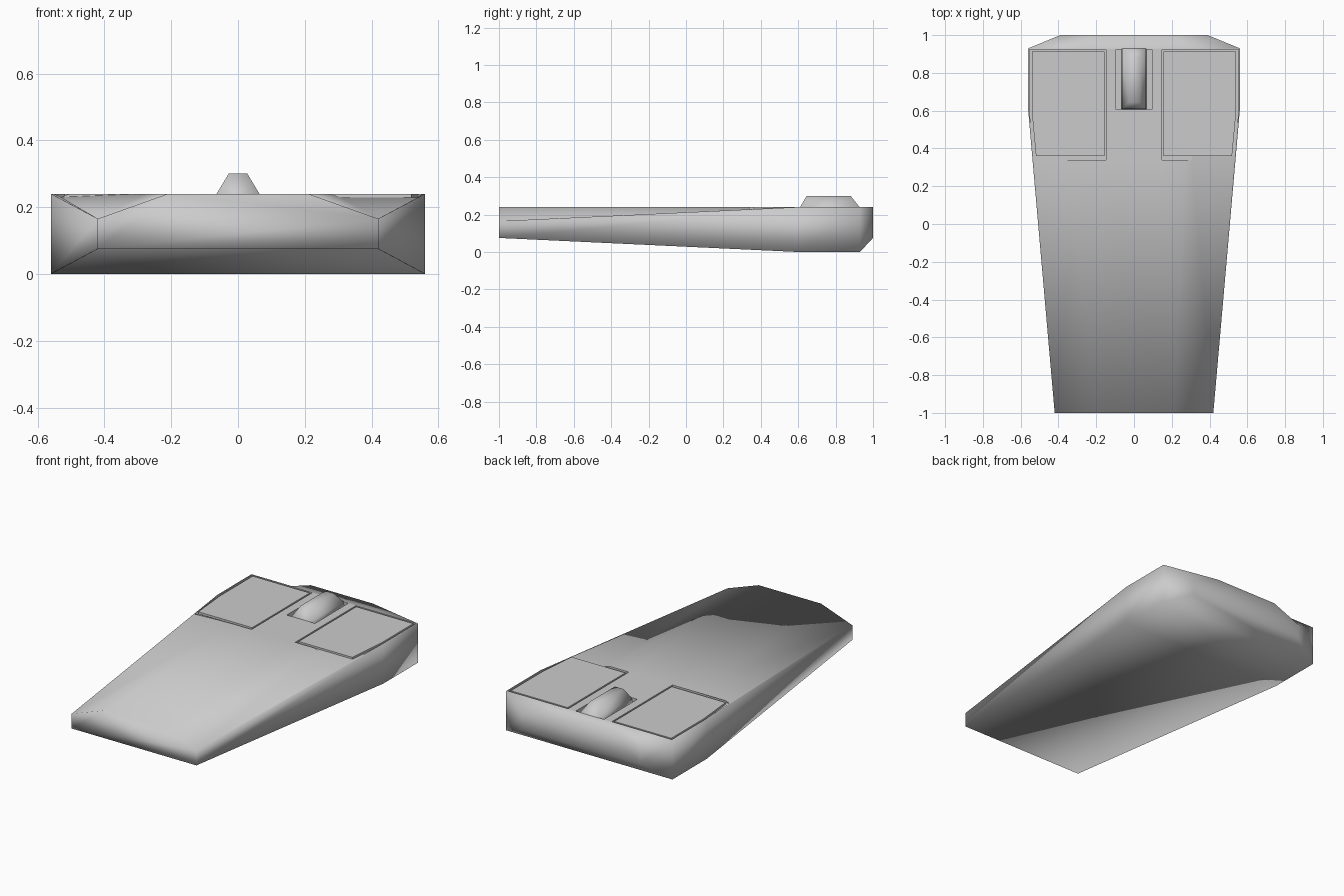
import bpy, bmesh

if "Cube" in bpy.data.objects:
    bpy.data.objects.remove(bpy.data.objects["Cube"])


def new_object(name, bm, smooth=False):
    bmesh.ops.recalc_face_normals(bm, faces=bm.faces)
    for f in bm.faces:
        f.smooth = smooth
    mesh = bpy.data.meshes.new(name)
    bm.to_mesh(mesh)
    bm.free()
    obj = bpy.data.objects.new(name, mesh)
    bpy.context.collection.objects.link(obj)
    return obj


def loft(name, sections, smooth=False):
    """Skin equal-length closed sections and cap both ends."""
    bm = bmesh.new()
    rings = [[bm.verts.new(p) for p in s] for s in sections]
    n = len(rings[0])
    for a, b in zip(rings, rings[1:]):
        for i in range(n):
            j = (i + 1) % n
            bm.faces.new((a[i], a[j], b[j], b[i]))
    bm.faces.new(rings[0])
    bm.faces.new(rings[-1])
    return new_object(name, bm, smooth)


def prism(name, outline, z0, z1, side=1):
    return loft(name, [[(side * x, y, z) for x, y in outline] for z in (z0, z1)])


def cut(target, cutter):
    mod = target.modifiers.new(cutter.name, 'BOOLEAN')
    mod.operation = 'DIFFERENCE'
    mod.solver = 'EXACT'
    mod.object = cutter
    cutter.hide_render = True
    cutter.hide_viewport = True


# Tapered casing: y, half width, bottom z, shoulder z, half width of flat top
TOP = 0.24
stations = [(-1.0, 0.42, 0.075, 0.165, 0.21),
            (0.6, 0.56, 0.0, TOP, 0.29),
            (0.93, 0.56, 0.0, TOP, 0.29),
            (1.0, 0.39, 0.075, 0.165, 0.21)]
casing = loft("casing", [[(-w, y, zb), (w, y, zb), (w, y, zs),
                          (i, y, TOP), (-i, y, TOP), (-w, y, zs)]
                         for y, w, zb, zs, i in stations], smooth=True)

# Button recesses and the raised button pads inside them
recess = [(0.147, 0.34), (0.531, 0.34), (0.553, 0.6), (0.553, 0.925), (0.147, 0.925)]
pad = [(0.157, 0.36), (0.519, 0.36), (0.541, 0.6), (0.541, 0.914), (0.157, 0.914)]
for label, side in (("left", -1), ("right", 1)):
    cut(casing, prism(label + "_recess_cutter", recess, 0.229, 0.4, side))
    prism(label + "_button", pad, 0.21, TOP, side)

# Slot around the wheel
slot = [(-0.095, 0.605), (0.095, 0.605), (0.095, 0.925), (-0.095, 0.925)]
cut(casing, prism("slot_cutter", slot, 0.21, 0.4))

# Wheel with tapered sides and ends: z, half width, y start, y end
wheel_levels = [(0.19, 0.068, 0.61, 0.945),
                (0.24, 0.064, 0.61, 0.928),
                (0.30, 0.028, 0.645, 0.88)]
loft("scroll_wheel", [[(-w, a, z), (w, a, z), (w, b, z), (-w, b, z)]
                      for z, w, a, b in wheel_levels], smooth=True)
